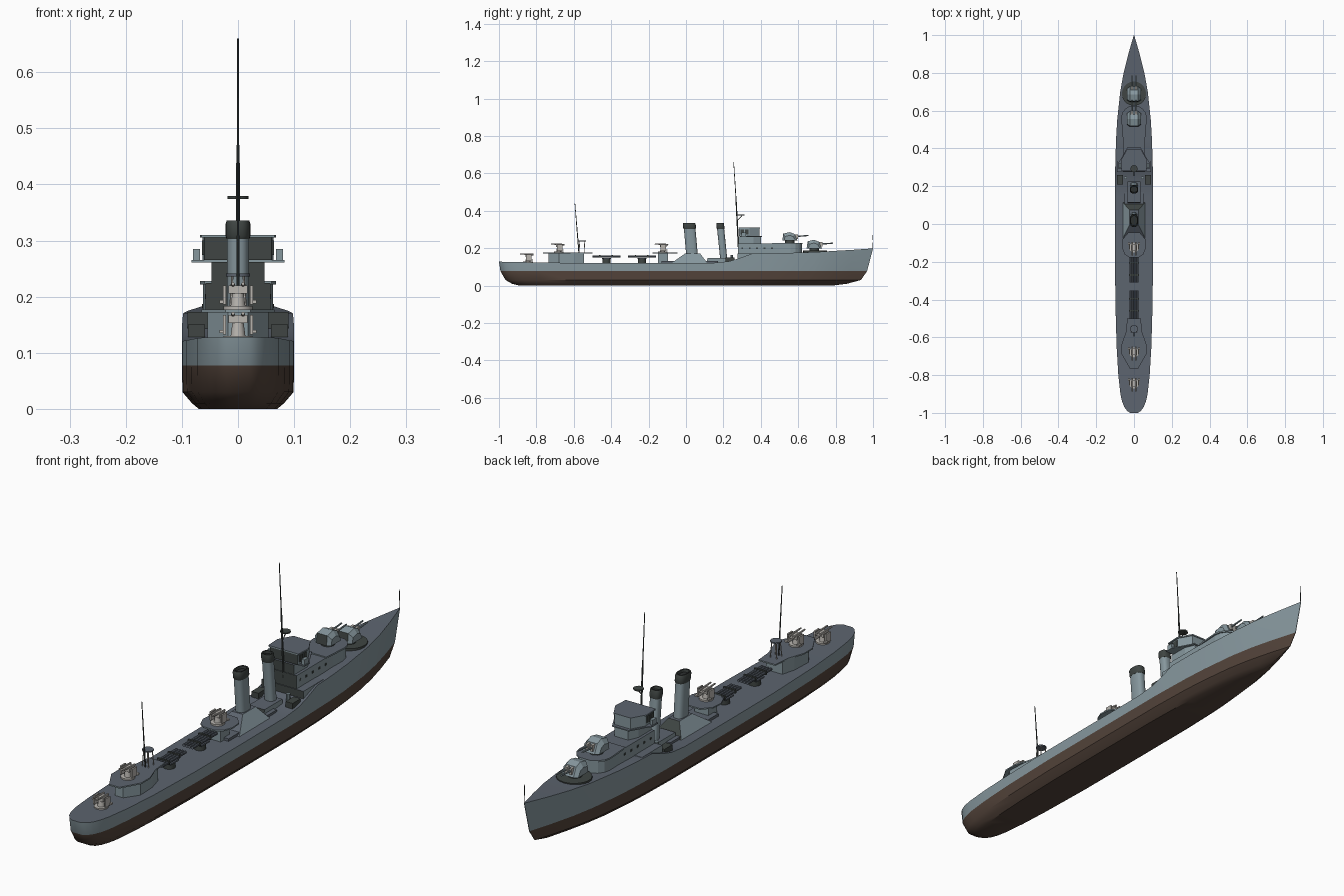
import bpy, bmesh, math
from mathutils import Vector

if "Cube" in bpy.data.objects:
    bpy.data.objects.remove(bpy.data.objects["Cube"])

def mat(name, r, g, b):
    m = bpy.data.materials.new(name)
    m.diffuse_color = (r, g, b, 1)
    m.use_nodes = True
    m.node_tree.nodes["Principled BSDF"].inputs["Base Color"].default_value = m.diffuse_color
    return m

GREY = mat("hull grey", .24, .31, .34)
BROWN = mat("bottom brown", .085, .056, .042)
DECK = mat("deck slate", .108, .128, .158)
DARK = mat("dark green grey", .05, .06, .056)
CAP = mat("funnel black", .025, .029, .028)
LIGHT = mat("gun light grey", .48, .46, .43)

def finish(bm, name, mats, smooth=False):
    bmesh.ops.recalc_face_normals(bm, faces=bm.faces)
    me = bpy.data.meshes.new(name)
    bm.to_mesh(me)
    bm.free()
    for m in mats:
        me.materials.append(m)
    ob = bpy.data.objects.new(name, me)
    bpy.context.collection.objects.link(ob)
    if smooth:
        bpy.ops.object.select_all(action='DESELECT')
        ob.select_set(True)
        bpy.context.view_layer.objects.active = ob
        bpy.ops.object.shade_smooth_by_angle(angle=math.radians(35))
    return ob

def loft(name, rings, mats, rule=None, smooth=False):
    """Skin closed rings of equal length; rule(face) gives the material index."""
    bm = bmesh.new()
    vs = [[bm.verts.new(p) for p in r] for r in rings]
    n = len(vs[0])
    for a, b in zip(vs, vs[1:]):
        for i in range(n):
            j = (i + 1) % n
            bm.faces.new((a[i], a[j], b[j], b[i]))
    bm.faces.new(vs[0])
    bm.faces.new(vs[-1])
    bmesh.ops.recalc_face_normals(bm, faces=bm.faces)
    bm.normal_update()
    if rule:
        for f in bm.faces:
            f.material_index = rule(f)
    return finish(bm, name, mats, smooth)

def top_rule(f):
    return 1 if f.normal.z > .8 else (2 if f.normal.y < -.7 else 0)

def house(name, half, z0, z1, mats=(GREY, DECK, GREY), taper=1):
    """Block from a half outline (x, y), mirrored in x."""
    o = half + [(-x, y) for x, y in reversed(half)]
    return loft(name, [[(x, y, z0) for x, y in o],
                       [(x * taper, y, z1) for x, y in o]], mats, top_rule)

def box(name, x, y, z, sx, sy, sz, m):
    return loft(name, [[(x + a * sx / 2, y + b * sy / 2, z + c * sz / 2)
                 for a, b in ((-1, -1), (1, -1), (1, 1), (-1, 1))] for c in (-1, 1)], [m])

def rod(name, p, q, r0, r1, m, n=8):
    p, q = Vector(p), Vector(q)
    rot = (q - p).to_track_quat('Z', 'Y')
    circ = [Vector((math.cos(2 * math.pi * i / n), math.sin(2 * math.pi * i / n), 0)) for i in range(n)]
    return loft(name, [[c + rot @ (v * r) for v in circ] for c, r in ((p, r0), (q, r1))], [m], smooth=n > 6)

# Hull: stations (y, half breadth, deck height)
ST = [(-1, .02, .128), (-.99, .036, .128), (-.97, .051, .127), (-.94, .063, .127), (-.9, .072, .126),
      (-.8, .083, .124), (-.65, .092, .122), (-.4, .099, .121), (-.1, .1, .121), (.15, .1, .122),
      (.23, .1, .13), (.28, .1, .145), (.35, .098, .17), (.45, .095, .172), (.55, .089, .175),
      (.7, .073, .18), (.8, .055, .186), (.9, .03, .192), (1, .001, .199)]
# Levels: height, stern end, bow end, breadth factor
LV = [(None, -1, 1, 1), (.077, -.992, .968, 1), (.03, -.965, .935, .99), (.01, -.93, .86, .82), (0, -.89, .78, .7)]
bm = bmesh.new()
rows = []
for y, w, zd in ST:
    t = (y + 1) / 2
    half = [(w * f, a + (b - a) * t, zd if z is None else z) for z, a, b, f in LV]
    rows.append([bm.verts.new(p) for p in half] +
                [bm.verts.new((-x, yy, z)) for x, yy, z in reversed(half)])
n = len(rows[0])
for a, b in zip(rows, rows[1:]):
    for i in range(n):
        j = (i + 1) % n
        f = bm.faces.new((a[i], a[j], b[j], b[i]))
        f.material_index = 2 if i == n - 1 else (0 if i in (0, n - 2) else 1)
for r in (rows[0], rows[-1]):
    for k in range(len(LV) - 1):
        f = bm.faces.new((r[k], r[k + 1], r[n - 2 - k], r[n - 1 - k]))
        f.material_index = 0 if k == 0 else 1
finish(bm, "hull", [GREY, BROWN, DECK], True)

# Forecastle break, forward deckhouse, gun platforms
house("forecastle_break", [(.09, .275), (.09, .4)], .12, .1725, (GREY, DECK, DARK))
arc = [(.062 * math.cos(a), .56 + .065 * math.sin(a)) for a in (0, .4, .8, 1.2)]
house("forward_deckhouse", [(.058, .278), (.058, .5)] + arc, .165, .224, (GREY, DECK, DARK))
house("upper_gun_deck", [(.06, .46)] + [(x * 1.09, y + .003) for x, y in arc], .222, .228)
rod("bow_gun_platform", (0, .69, .175), (0, .69, .187), .064, .064, DARK, 20)
for s in (-1, 1):
    for i in range(5):
        box("porthole", s * .058, .3 + i * .04, .2, .002, .009, .009, DARK)

# Bridge
house("lower_bridge", [(.047, .28), (.047, .36), (.03, .4)], .224, .262, (GREY, DECK, DARK))
house("bridge_wings", [(.083, .29), (.083, .325), (.066, .35), (.036, .405)], .261, .265)
hexa = [(.06, .283), (.063, .34), (.034, .392)]
house("upper_bridge", hexa, .265, .306, (GREY, DECK, DARK))
house("bridge_roof", [(x * 1.08, y + (y - .34) * .06) for x, y in hexa], .305, .31)
for s in (-1, 1):
    for y in (.3, .325):
        box("bridge_window", s * .0625, y, .287, .004, .018, .026, DARK)
    box("bridge_lookout", s * .074, .308, .275, .012, .025, .02, GREY)

# Enclosed forward guns: faceted shield with two barrels
def shield_gun(name, y, z):
    prof = [(-.04, .012), (-.035, .05), (.0, .058), (.025, .048), (.042, .012)]
    rings = [[(x, y + a * k, z + b * (1 if b < .02 else h)) for a, b in prof]
             for x, k, h in ((-.036, .75, .7), (-.022, 1, 1), (.022, 1, 1), (.036, .75, .7))]
    loft(name + "_shield", rings, [GREY, DARK], lambda f: 1 if f.normal.y < -.8 else 0)
    rod(name + "_base", (0, y, z), (0, y, z + .014), .026, .026, DARK, 16)
    for s in (-1, 1):
        rod(name + "_barrel", (s * .01, y + .02, z + .034), (s * .01, y + .1, z + .04), .004, .003, GREY)
        box(name + "_port", s * .01, y + .034, z + .034, .01, .02, .024, LIGHT)

shield_gun("bow_gun", .685, .187)
shield_gun("upper_gun", .555, .228)

# Open light-coloured guns pointing aft
def open_gun(name, y, z):
    rod(name + "_ring", (0, y, z), (0, y, z + .006), .026, .026, LIGHT, 16)
    rod(name + "_pedestal", (0, y, z), (0, y, z + .03), .014, .01, LIGHT, 12)
    box(name + "_cradle", 0, y + .003, z + .036, .034, .034, .014, LIGHT)
    for s in (-1, 1):
        rod(name + "_barrel", (s * .009, y + .03, z + .042), (s * .009, y - .042, z + .046), .0045, .003, LIGHT)
        box(name + "_side_plate", s * .024, y + .004, z + .026, .006, .03, .034, LIGHT)
        box(name + "_seat", s * .027, y + .02, z + .014, .012, .012, .006, LIGHT)

# Aft deckhouse and midship gun platform
house("aft_deckhouse", [(.035, -.545), (.05, -.6), (.054, -.68), (.018, -.735)], .118, .174)
house("aft_gun_platform", [(.036, -.5), (.042, -.57), (.065, -.635), (.065, -.69), (.022, -.765)], .172, .177)
house("midship_gun_house", [(.03, -.095), (.03, -.15)], .118, .174)
house("midship_gun_platform", [(.03, -.045), (.06, -.08), (.064, -.125), (.05, -.16), (.025, -.178)], .172, .177)
open_gun("midship_gun", -.125, .177)
open_gun("aft_upper_gun", -.68, .177)
open_gun("stern_gun", -.845, .124)

# Funnels with raked oval walls and dark caps
def oval(y, z, rx, ry, n=24):
    def p(v):
        return math.copysign(abs(v) ** .75, v)
    return [(rx * p(math.cos(2 * math.pi * i / n)), y + ry * p(math.sin(2 * math.pi * i / n)), z) for i in range(n)]

def funnel(name, y0, y1, ry):
    at = lambda z: y0 + (y1 - y0) * (z - .13) / .205
    loft(name, [oval(at(z), z, .02, ry) for z in (.13, .31)], [GREY], smooth=True)
    loft(name + "_cap", [oval(at(z), z, .02 * k, ry * k) for z, k in
                         ((.303, 1.02), (.308, 1.1), (.33, 1.1), (.336, 1.0), (.336, .8), (.325, .8))],
         [DARK, CAP], lambda f: 1 if f.normal.z > .8 else 0, True)

funnel("forward_funnel", .203, .182, .019)
funnel("aft_funnel", .035, .017, .031)

# Funnel casings
def hood(name, lo, hi):
    r = [[(s * x, y, z) for s, y in ((1, a), (1, b), (-1, b), (-1, a))] for x, a, b, z in (lo, hi)]
    loft(name, r, [GREY, DECK, DARK], lambda f: 1 if f.normal.z > .8 else (2 if abs(f.normal.y) > .4 else 0))

hood("aft_funnel_hood", (.06, -.078, .115, .12), (.024, -.005, .075, .172))
hood("forward_funnel_casing", (.034, .11, .225, .12), (.034, .115, .225, .147))
box("boiler_casing", 0, .02, .125, .1, .3, .012, DECK)
for s in (-1, 1):
    rod("vent", (s * .045, .245, .12), (s * .045, .245, .165), .008, .008, GREY, 10)
    box("side_locker", s * .074, .235, .135, .03, .05, .03, DARK)

# Torpedo tube mounts
for y in (-.235, -.425):
    rod("tube_pedestal", (0, y, .118), (0, y, .146), .022, .022, DARK, 16)
    box("tube_saddle", 0, y, .146, .05, .05, .006, DECK)
    for i in range(4):
        x = (i - 1.5) * .0125
        rod("torpedo_tube", (x, y - .074, .156), (x, y + .074, .156), .0058, .0058, DECK, 10)
    for d in (-.035, .03):
        box("tube_band", 0, y + d, .157, .052, .008, .014, DARK)

# Masts, platforms and staff
rod("foremast_lower", (0, .281, .2), (0, .267, .47), .004, .003, DARK)
rod("foremast_upper", (0, .267, .47), (0, .255, .66), .0022, .0015, DARK)
rod("foremast_lookout", (0, .293, .374), (0, .293, .379), .019, .019, DARK, 12)
rod("lookout_brace", (0, .276, .35), (0, .3, .374), .002, .002, DARK, 6)
rod("aft_mast", (0, -.572, .17), (0, -.594, .44), .003, .0015, DARK)
rod("searchlight_platform", (0, -.556, .236), (0, -.556, .241), .021, .021, DECK, 12)
for s in (-1, 1):
    for d in (-.012, .012):
        rod("platform_leg", (s * .014, -.556 + d * 1.3, .175), (s * .01, -.556 + d, .237), .002, .002, LIGHT, 6)
rod("jackstaff", (0, .996, .195), (0, .998, .27), .0015, .0012, DARK, 6)
